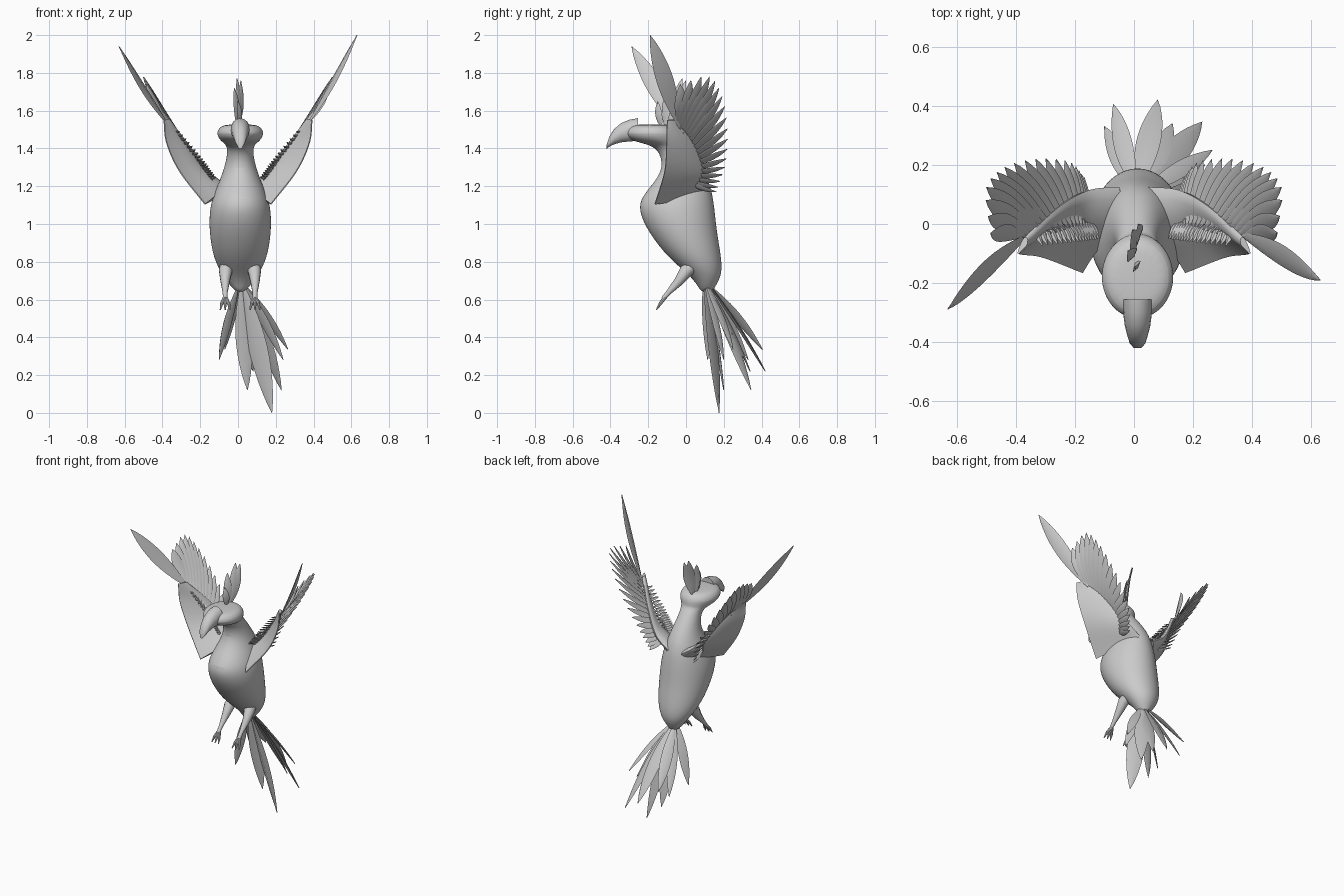
import bpy, bmesh, math
from mathutils import Vector as V

if "Cube" in bpy.data.objects:
    bpy.data.objects.remove(bpy.data.objects["Cube"])


def loft(name, rings, subsurf=0, angle=40):
    """Skin closed rings of equal size and cap both ends."""
    bm = bmesh.new()
    rows = [[bm.verts.new(p) for p in r] for r in rings]
    n = len(rows[0])
    for a, b in zip(rows, rows[1:]):
        for i in range(n):
            bm.faces.new((a[i], a[(i + 1) % n], b[(i + 1) % n], b[i]))
    bm.faces.new(rows[0])
    bm.faces.new(rows[-1])
    bmesh.ops.recalc_face_normals(bm, faces=bm.faces)
    me = bpy.data.meshes.new(name)
    bm.to_mesh(me)
    bm.free()
    ob = bpy.data.objects.new(name, me)
    bpy.context.collection.objects.link(ob)
    if subsurf:
        m = ob.modifiers.new("smooth", 'SUBSURF')
        m.levels = m.render_levels = subsurf
    bpy.ops.object.select_all(action='DESELECT')
    ob.select_set(True)
    bpy.context.view_layer.objects.active = ob
    bpy.ops.object.shade_smooth_by_angle(angle=math.radians(angle))
    return ob


def along(pts, t):
    """Point at t (0..1) on a smooth curve through pts."""
    pts = [V(p) for p in pts]
    f = t * (len(pts) - 1)
    i = min(int(f), len(pts) - 2)
    f -= i
    b, c = pts[i], pts[i + 1]
    a = pts[i - 1] if i else b * 2 - c
    d = pts[i + 2] if i + 2 < len(pts) else c * 2 - b
    return 0.5 * (b * 2 + (c - a) * f + (a * 2 - b * 5 + c * 4 - d) * f ** 2
                  + (b * 3 - a - c * 3 + d) * f ** 3)


def tube(name, pts, radii, sides=10):
    """Round limb through pts."""
    pts = [V(p) for p in pts]
    rings = []
    for i, (p, r) in enumerate(zip(pts, radii)):
        d = (pts[min(i + 1, len(pts) - 1)] - pts[max(i - 1, 0)]).normalized()
        u = d.cross(V((1, 0, 0.01))).normalized()
        w = d.cross(u)
        rings.append([p + r * (u * math.cos(k * math.tau / sides) + w * math.sin(k * math.tau / sides))
                      for k in range(sides)])
    return loft(name, rings)


def feather(name, root, tip, width, normal, bend=0.0, widest=1.3):
    """Leaf-shaped blade with a thin diamond section."""
    root, tip = V(root), V(tip)
    d = (tip - root).normalized()
    side = d.cross(V(normal)).normalized()
    n = side.cross(d)
    rings = []
    for k in range(13):
        s = k / 12
        w = width * max(math.sin(math.pi * s ** widest), 0) ** 0.8
        w = max(w, 0.004 if s < 0.5 else 0.001)
        p = root.lerp(tip, s) + n * bend * math.sin(math.pi * s)
        h = 0.002 + 0.18 * w
        rings.append([p + side * w, p + n * h, p - side * w, p - n * h])
    return loft(name, rings)


# Body, neck and head in one skin: z, centre y, half width, half depth
CX = 0.012
profile = [(.64, .11, .02, .03), (.67, .11, .05, .045), (.73, .105, .095, .085),
           (.82, .047, .142, .14), (.95, -.015, .162, .178), (1.05, -.045, .163, .198),
           (1.13, -.052, .15, .195), (1.22, -.02, .112, .145), (1.30, -.02, .082, .10),
           (1.38, -.06, .066, .078), (1.42, -.10, .072, .085), (1.44, -.165, .105, .13),
           (1.48, -.18, .127, .147), (1.515, -.18, .108, .125), (1.528, -.18, .07, .085)]
loft("body", [[(CX + rx * 1.02 * math.cos(a), cy + ry * 1.02 * math.sin(a), z)
               for a in [k * math.tau / 20 for k in range(20)]]
              for z, cy, rx, ry in profile], subsurf=2)

# Hooked beak: y, top z, bottom z, half width
beak = [(-.255, 1.56, 1.44, .052), (-.30, 1.552, 1.437, .049), (-.345, 1.533, 1.432, .043),
        (-.38, 1.503, 1.422, .034), (-.405, 1.465, 1.41, .026), (-.42, 1.42, 1.398, .012)]
loft("beak", [[(CX + w * math.cos(a), y, (t + b) / 2 + (t - b) / 2 * math.sin(a))
               for a in [k * math.tau / 16 for k in range(16)]] for y, t, b, w in beak], angle=50)

# Crest feathers on the crown
for root, tip, w in [((0, -.09, 1.51), (-.005, -.02, 1.77), .03), ((0, -.07, 1.51), (.015, .0, 1.76), .028),
                     ((-.005, -.11, 1.51), (-.02, -.09, 1.72), .028), ((.005, -.13, 1.51), (.0, -.15, 1.65), .022)]:
    feather("crest_feather", root, tip, w, (.7, -.5, 0), .008, 1)

# Wings
front_edge = [(.175, -.165, 1.105), (.31, -.113, 1.28), (.378, -.103, 1.43), (.392, -.10, 1.55)]
back_edge = [(.05, .125, 1.185), (.15, .115, 1.26), (.25, .06, 1.40), (.365, -.045, 1.55)]
fan_roots = [(.135, -.02, 1.24), (.215, -.03, 1.35), (.36, -.045, 1.52)]
fan_tips = [(.17, .16, 1.17), (.22, .21, 1.32), (.33, .22, 1.50), (.44, .19, 1.68),
            (.50, .12, 1.78), (.485, -.03, 1.74)]
for s, side in ((1, "right"), (-1, "left")):
    def flip(p):
        return V((p[0] * s, p[1], p[2]))

    # Arm shell: rounded rear edge, inner face swelling up to the quill line
    rings = []
    for k in range(17):
        t = k / 16
        a, b = along(front_edge, t), along(back_edge, t)
        span = along(back_edge, min(t + .02, 1)) - along(back_edge, max(t - .02, 0))
        n = (b - a).cross(span).normalized()
        if n.x < 0:
            n = -n
        scale = 1 - .75 * t
        us = [0, .15, .3, .45, .6, .75, .88, .96]

        def at(u, inner):
            edge = .003 + .018 * scale * u * math.sqrt(max(1 - u ** 6, 0))
            swell = .035 * scale * math.sin(math.pi * u ** 1.5)
            return a.lerp(b, u) + n * ((-edge - swell) if inner else (edge + .01 * scale * math.sin(math.pi * u)))
        rings.append([flip(at(u, False)) for u in us] + [flip(b)] + [flip(at(u, True)) for u in reversed(us)])
    loft(side + "_wing_arm", rings)

    # Fan of tilted flight feathers, wider spaced towards the wing tip
    count = 18
    for k in range(count):
        t = (k / (count - 1)) ** 1.2
        r, e = along(fan_roots, t), along(fan_tips, t)
        feather(side + "_flight_feather", flip(r), flip(e), .02 + .015 * t,
                flip((.65, .1 + .4 * t, -.85 + .3 * t)), .012, 1.3)

    # Short coverts showing inside the wing
    for k in range(17):
        r = along(fan_roots, k / 18)
        feather(side + "_covert", flip(r + V((-.016, -.03, .01))), flip(r + V((.012, .03, .0))),
                .011, flip((.5, .1, -.8)), 0, 1)

    # Long leading feather
    tip = (.63, -.19, 2.0) if s > 0 else (.63, -.288, 1.94)
    feather(side + "_leading_feather", flip((.35, -.03, 1.50)), flip(tip), .046,
            flip((.83, .3, -.36)), .012, 1.1)

    # Leg with three toes
    x = .09 if s > 0 else -.068
    tube(side + "_leg", [(x * .8, .06, .80), (x * .97, .0, .75), (x, -.035, .70), (x, -.09, .64), (x, -.12, .605)],
         [.035, .036, .026, .014, .012])
    for dx in (-.026, 0, .026):
        tube(side + "_toe", [(x, -.11, .615), (x + dx * .7, -.135, .58), (x + dx, -.157, .545)],
             [.011, .009, .003], 8)

# Tail feathers spreading from the rump, each facing away from the middle
for tip, w in [((.18, .175, .0), .056), ((.05, .20, .12), .045), ((.23, .345, .12), .045),
               ((.265, .25, .335), .03), ((.08, .42, .22), .042), ((-.07, .405, .335), .036),
               ((-.10, .33, .28), .032), ((-.10, .115, .28), .03), ((.24, .2, .28), .03),
               ((.13, .34, .22), .04)]:
    feather("tail_feather", (.012 + tip[0] * .08, .08 + tip[1] * .1, .68), tip, w,
            ((tip[0] - .09) * 3.6, .7, .25), .008, 1)
